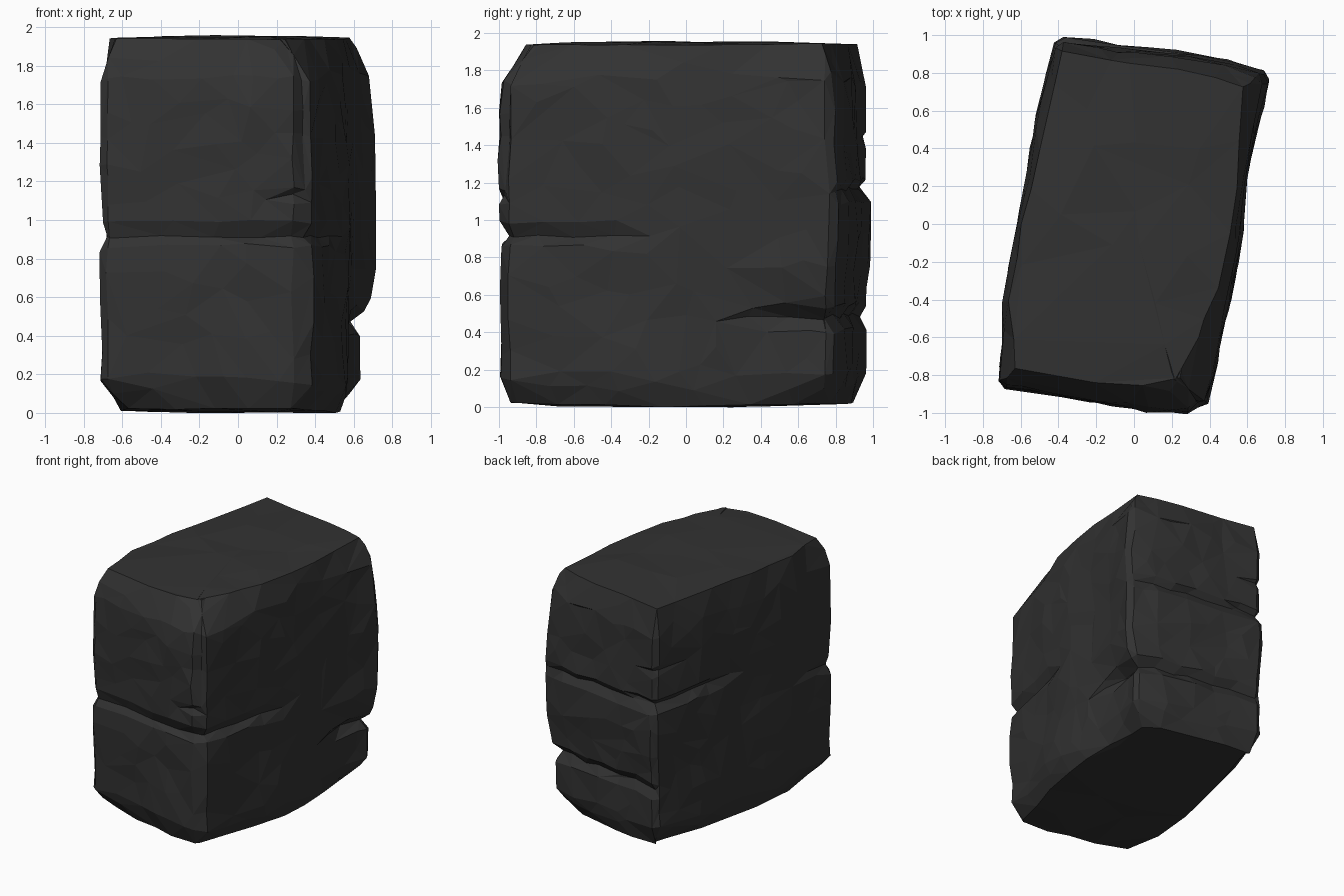
import bpy, bmesh, math
from mathutils import Vector, noise

cube = bpy.data.objects.get("Cube")
if cube:
    bpy.data.objects.remove(cube, do_unlink=True)

# Plan outline, counter-clockwise from the front corner: x, y, top bevel, bottom bevel
OUTLINE = [
    (-.72, -.83, .08, .16), (-.68, -.87, .1, .16), (-.3, -.92, .1, .07),
    (.05, -.99, .14, .05), (.29, -1, .19, .07), (.39, -.95, .2, .1),
    (.46, -.65, .13, .07), (.52, -.34, .06, .05), (.58, -.02, .04, .04),
    (.61, .28, .03, .05), (.65, .5, .05, .09), (.72, .77, .08, .15),
    (.69, .82, .08, .15), (.5, .88, .06, .08), (.25, .92, .05, .06),
    (-.1, .95, .05, .04), (-.37, .99, .05, .07), (-.42, .96, .04, .12),
    (-.52, .58, .04, .09), (-.57, .22, .03, .06), (-.62, 0, .03, .05),
    (-.69, -.4, .03, .07)]
N = len(OUTLINE)
HEIGHT = 1.94

# Cracks: outline start and end, height at each, depth at each, width below and above
CRACKS = [
    (20.6, 29.7, .91, .91, .025, .06, .04, .08),
    (2.6, 5.5, 1.13, 1.12, .03, .045, .05, .03),
    (21.5, 23.7, 1.25, 1.26, .03, .02, .02, .03),
    (8.8, 17.5, .475, .5, .08, .03, .07, .06),
    (10.8, 19.3, 1.15, 1.2, .02, .065, .07, .04),
    (15.3, 18, 1.43, 1.48, .04, .045, .05, .03)]


def clamp(t):
    return max(0.0, min(1.0, t))


def crack_depth(u, z):
    deepest = 0.0
    for start, end, za, zb, da, db, below, above in CRACKS:
        d, span = (u - start) % N, end - start
        if d < span:
            t = d / span
            fade = clamp(min(d, span - d) / 1.5)
            offset = z - (za + (zb - za) * t + .01 * math.sin(u * 5))
            wedge = clamp(1 - abs(offset) / (above if offset > 0 else below))
            deepest = max(deepest, (da + (db - da) * t) * fade * wedge)
    return deepest


# Resample the outline evenly
samples = []
for i, a in enumerate(OUTLINE):
    b = OUTLINE[(i + 1) % N]
    steps = math.ceil(math.dist(a[:2], b[:2]) / .045)
    for k in range(steps):
        t = k / steps
        samples.append((i + t, [p + (q - p) * t for p, q in zip(a, b)]))
M = len(samples)


def wall_point(j, z):
    u, (x, y, top, bottom) = samples[j]
    before, after = samples[j - 2][1], samples[(j + 2) % M][1]
    inward = Vector((before[1] - after[1], after[0] - before[0], 0)).normalized()
    p = Vector((x, y, z))
    inset = .006 + top * clamp((z - 1.72) / .22) ** 1.4
    inset += bottom * clamp((.2 - z) / .2) ** 1.7
    inset += crack_depth(u, z) + .02 * noise.noise(p * 2.4) + .012 * noise.noise(p * 6)
    # The upper front corner is worn away
    inset += .04 * clamp(1 - abs(u - 4.6) / .9) * clamp((z - 1.1) / .4)
    p += inward * inset
    # The back corners lean in towards the base and the top
    back = clamp((y + .2) * 1.2)
    if x > 0:
        p.x -= back * (.07 * clamp((.75 - z) / .3) + .05 * clamp((z - 1.4) / .5))
    p.y -= back * .025 * clamp((abs(z - 1) - .1) / .3)
    # The underside rises slightly to its rim
    p.z += .025 * (p.x ** 2 + p.y ** 2) * clamp(1 - z / .2)
    return p


# Stone: stacked wall rings closed by shrinking cap rings
def cap_rings(z, crown):
    edge = [wall_point(j, z) for j in range(M)]
    rings = []
    for scale in (.96, .85, .7, .5, .3, .1):
        ring = []
        for p in edge:
            q = Vector((p.x * scale, p.y * scale, z))
            q.z += (p.z - z) * scale ** 2 + crown * (1 - scale ** 4)
            q.z = max(q.z + .012 * noise.noise(q * 3), 0)
            ring.append(q)
        rings.append(ring)
    return rings


LEVELS = 70
rings = cap_rings(0, 0)[::-1]
rings += [[wall_point(j, HEIGHT * i / LEVELS) for j in range(M)] for i in range(LEVELS + 1)]
rings += cap_rings(HEIGHT, .012)

bm = bmesh.new()
verts = [[bm.verts.new(p) for p in ring] for ring in rings]
for low, high in zip(verts, verts[1:]):
    for j in range(M):
        k = (j + 1) % M
        bm.faces.new((low[j], low[k], high[k], high[j]))
bm.faces.new(verts[0][::-1])
bm.faces.new(verts[-1])
bmesh.ops.triangulate(bm, faces=bm.faces[:])
mesh = bpy.data.meshes.new("stone_block")
bm.to_mesh(mesh)
bm.free()
stone = bpy.data.objects.new("stone_block", mesh)
bpy.context.collection.objects.link(stone)

# Reduce to broad chiselled facets
chisel = stone.modifiers.new("chiselled_facets", "DECIMATE")
chisel.ratio = .04

# Dark stone colour
mat = bpy.data.materials.new("dark_stone")
mat.use_nodes = True
color = (.032, .032, .032, 1)
mat.diffuse_color = color
mat.node_tree.nodes["Principled BSDF"].inputs["Base Color"].default_value = color
mesh.materials.append(mat)
